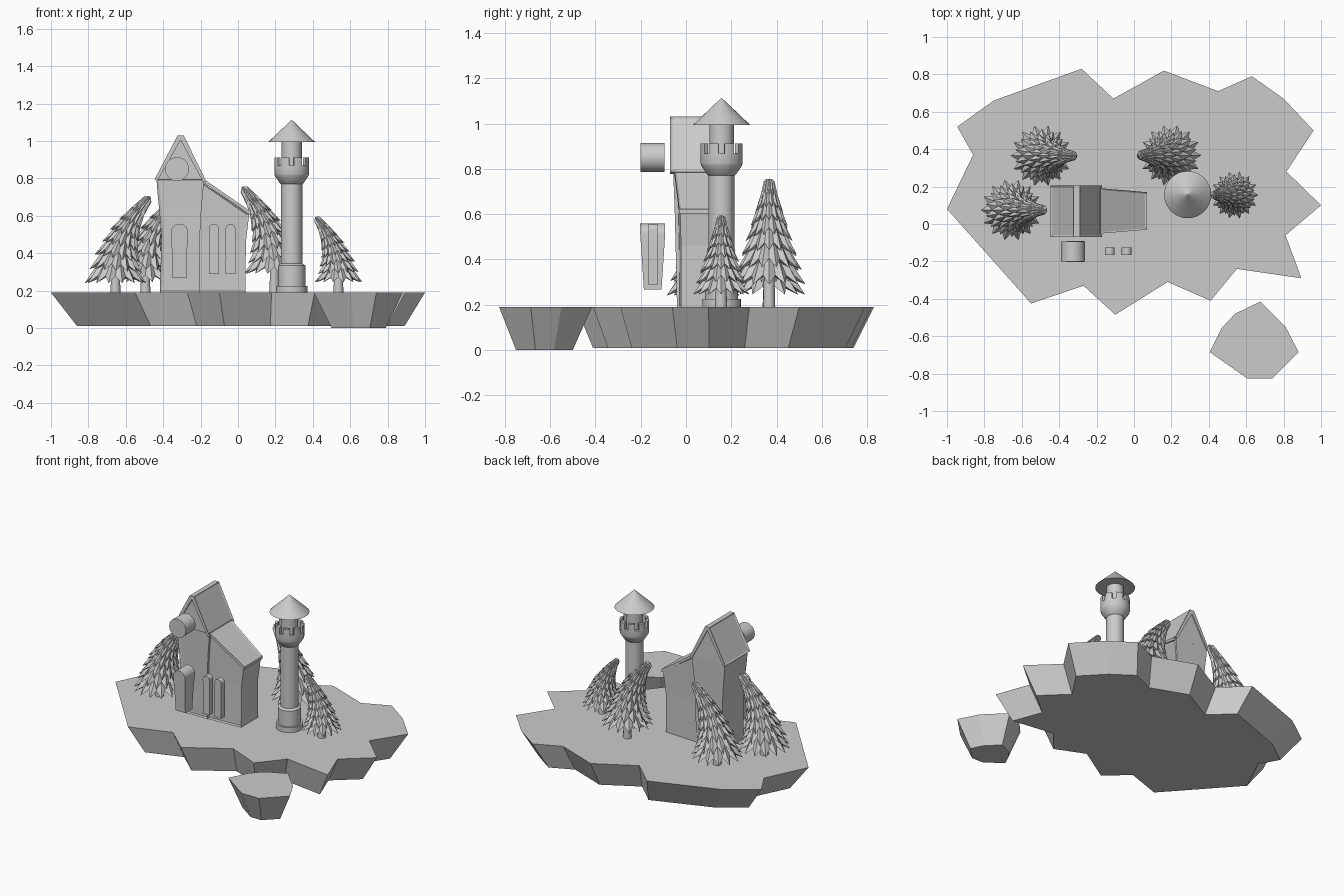
import bpy, bmesh, math
from mathutils import Vector

if "Cube" in bpy.data.objects:
    bpy.data.objects.remove(bpy.data.objects["Cube"])

stone = bpy.data.materials.new("plain_grey")
stone.diffuse_color = (0.6, 0.6, 0.6, 1)
stone.use_nodes = True
stone.node_tree.nodes["Principled BSDF"].inputs["Base Color"].default_value = stone.diffuse_color


def finish(name, bm, smooth=False):
    bmesh.ops.recalc_face_normals(bm, faces=bm.faces[:])
    mesh = bpy.data.meshes.new(name)
    bm.to_mesh(mesh)
    bm.free()
    mesh.materials.append(stone)
    ob = bpy.data.objects.new(name, mesh)
    bpy.context.collection.objects.link(ob)
    if smooth:
        bpy.ops.object.select_all(action='DESELECT')
        ob.select_set(True)
        bpy.context.view_layer.objects.active = ob
        bpy.ops.object.shade_smooth_by_angle(angle=math.radians(35))
    return ob


def loft(bm, rings):
    """Skin closed rings of points and cap both ends."""
    vs = [[bm.verts.new(p) for p in ring] for ring in rings]
    n = len(vs[0])
    for a, b in zip(vs, vs[1:]):
        for i in range(n):
            j = (i + 1) % n
            bm.faces.new((a[i], a[j], b[j], b[i]))
    bm.faces.new(vs[0])
    bm.faces.new(vs[-1])
    return bm


def inset_panels(bm, rule, width, depth):
    bmesh.ops.recalc_face_normals(bm, faces=bm.faces[:])
    bm.normal_update()
    faces = [f for f in bm.faces if rule(f.normal)]
    bmesh.ops.inset_region(bm, faces=faces, thickness=width, depth=depth)


def slab(name, outline, centre, scale, top, bottom):
    """Floating rock: flat top, smaller flat underside."""
    low = [(c[0] * scale + centre[0] * (1 - scale),
            c[1] * scale + centre[1] * (1 - scale), bottom) for c in outline]
    finish(name, loft(bmesh.new(), [[(x, y, top) for x, y in outline], low]))


def lathe(name, profile, x, y, n=32):
    rings = [[(x + r * math.cos(2 * math.pi * i / n),
               y + r * math.sin(2 * math.pi * i / n), z) for i in range(n)]
             for r, z in profile]
    return finish(name, loft(bmesh.new(), rings), True)


# Islands
GROUND = 0.19
slab("main_island", [
    (-1, .08), (-.86, .37), (-.945, .52), (-.75, .66), (-.28, .83), (-.11, .67),
    (.16, .82), (.45, .71), (.63, .79), (.80, .67), (.96, .50), (.815, .28),
    (1, .10), (.81, -.06), (.895, -.29), (.55, -.24), (.41, -.41), (.18, -.31),
    (-.10, -.485), (-.27, -.33), (-.55, -.425)], (.12, .11), .875, GROUND, .01)
slab("small_island", [
    (.405, -.685), (.47, -.555), (.54, -.48), (.675, -.415), (.81, -.55),
    (.88, -.685), (.74, -.825), (.605, -.825)], (.65, -.633), .61, GROUND, 0)

# House: waisted tall block
CY = .07
bm = bmesh.new()
loft(bm, [[(x0, CY - h, z), (x1, CY - h, z), (x1, CY + h, z), (x0, CY + h, z)]
          for z, x0, x1, h in ((GROUND, -.418, -.205, .11), (.35, -.413, -.203, .113),
                               (.5, -.41, -.203, .117), (.62, -.42, -.197, .12),
                               (.72, -.43, -.188, .124), (.80, -.436, -.18, .127))])
inset_panels(bm, lambda n: n.y < -.8, .012, -.006)
finish("house_walls", bm)

# House gable wedge, then roof plates laid over it
bm = bmesh.new()
loft(bm, [[(-.436, y, .795), (-.18, y, .795), (-.307, y, 1.01)] for y in (-.058, .197)])
finish("house_gable", bm)


def roof(name, section, y0, y1):
    bm = bmesh.new()
    loft(bm, [[(x, y, z) for x, z in section] for y in (y0, y1)])
    inset_panels(bm, lambda n: n.z > .2 and abs(n.x) > .3, .014, -.005)
    return finish(name, bm)


roof("roof_left", [(-.446, .795), (-.323, 1.03), (-.307, 1.03), (-.307, 1.005), (-.432, .785)],
     -.07, .205)
roof("roof_right", [(-.17, .785), (-.29, 1.03), (-.307, 1.03), (-.307, 1.005), (-.185, .778)],
     -.07, .205)

# Side wing, narrowing away from the tall block
bm = bmesh.new()
loft(bm, [[(x0, CY - h0, z0), (x1, CY - h1, z1), (x1, CY + h1, z1), (x0, CY + h0, z0)]
          for x0, h0, z0, x1, h1, z1 in ((-.22, .105, GROUND, .04, .092, GROUND),
                                         (-.22, .107, .48, .042, .092, .46),
                                         (-.2, .115, .785, .06, .096, .61))])
inset_panels(bm, lambda n: n.y < -.8, .012, -.006)
finish("wing_walls", bm)
bm = bmesh.new()
loft(bm, [[(-.19, CY - .122 , .79 + dz), (.07, CY - .1, .61 + dz),
           (.07, CY + .1, .61 + dz), (-.19, CY + .122, .79 + dz)] for dz in (-.008, .012)])
inset_panels(bm, lambda n: n.z > .5, .012, -.005)
finish("wing_roof", bm)


# Arched door and windows standing in front of the house
def arch(name, cx, cy, w_low, w_mid, z0, z1, d_low, d_top):
    zs = z1 - w_mid
    side = [(w_low, z0), (w_low * .98, z0 + (zs - z0) * .35), (w_mid, zs)]
    outline = side + [(w_mid * math.cos(a * math.pi / 12), zs + w_mid * math.sin(a * math.pi / 12))
                      for a in range(1, 12)] + [(-x, z) for x, z in reversed(side)]

    def depth(z):
        return d_low + (d_top - d_low) * min(1, (z - z0) / (zs - z0))
    finish(name, loft(bmesh.new(), [[(cx + x, cy + s * depth(z), z) for x, z in outline]
                                    for s in (-1, 1)]), True)


arch("door", -.313, -.147, .038, .046, .268, .558, .039, .055)
arch("window_left", -.13, -.145, .026, .026, .29, .557, .02, .02)
arch("window_right", -.04, -.145, .026, .026, .29, .557, .02, .02)

# Round window drum
circle = [(-.326 + .064 * math.cos(i * math.pi / 16), .85 + .064 * math.sin(i * math.pi / 16))
          for i in range(32)]
finish("round_window", loft(bmesh.new(), [[(x, y, z) for x, z in circle]
                                          for y in (-.2, -.094)]), True)

# Watch tower
TX, TY = .287, .157
lathe("tower_shaft", [(.085, GROUND), (.085, .225), (.073, .225), (.073, .335), (.057, .345),
                      (.057, .77), (.064, .775), (.09, .815), (.093, .825), (.093, .868),
                      (.074, .868), (.074, .835), (.054, .835), (.054, 1.0)], TX, TY)
lathe("tower_cone_roof", [(.05, .994), (.126, .994), (.002, 1.112)], TX, TY)

# Battlements
bm = bmesh.new()
for k in range(8):
    rings = []
    for j in range(4):
        a = 2 * math.pi * (k + .5) / 8 + (j / 3 - .5) * .5
        rings.append([(TX + r * math.cos(a), TY + r * math.sin(a), z)
                      for r, z in ((.093, .865), (.093, .912), (.074, .912), (.074, .865))])
    loft(bm, rings)
finish("tower_battlements", bm)


# Leaning fir trees with spiky skirts
def tree(name, x, y, lean, length, radius, start, turn, spikes=14, layers=7):
    span, s0 = length - start, start + .02
    bend_r = (length - s0) / turn

    def place(r, a, s):
        """Point around a trunk axis that bends sideways along an arc."""
        t = max(0, (s - s0) / bend_r)
        if t > 0:
            off, up = bend_r * (1 - math.cos(t)), s0 + bend_r * math.sin(t)
        else:
            off, up = 0, s
        u, v = r * math.cos(a), r * math.sin(a)
        return Vector((x + lean * (off + u * math.cos(t)), y + v, GROUND + up - u * math.sin(t)))

    bm = bmesh.new()
    n = spikes * 2
    for i in range(layers):
        f = i / (layers - 1)
        r, low, h = radius * (1 - .74 * f), start + .76 * span * f, .24 * span
        skirt, crown = [], []
        for k in range(n):
            a = 2 * math.pi * (k + (i % 2)) / n
            tip = k % 2 == 0
            skirt.append(bm.verts.new(place(r if tip else r * .74, a, low if tip else low + h * .3)))
            crown.append(bm.verts.new(place(r * (.56 if tip else .44), a, low + h * .85)))
        top = bm.verts.new(place(0, 0, low + h))
        under = bm.verts.new(place(0, 0, low + h * .5))
        for k in range(n):
            j = (k + 1) % n
            bm.faces.new((skirt[k], skirt[j], crown[j], crown[k]))
            bm.faces.new((crown[k], crown[j], top))
            bm.faces.new((skirt[j], skirt[k], under))
    finish(name + "_foliage", bm)
    lathe(name + "_trunk", [(.027, GROUND), (.022, GROUND + start + .5 * span * .3)], x, y, 12)


tree("fir_front_left", -.655, .075, 1, .565, .165, .05, .8)
tree("fir_back_left", -.495, .365, 1, .57, .165, .055, .8)
tree("fir_back_right", .195, .367, -1, .61, .165, .1, .75)
tree("fir_right", .537, .155, -1, .435, .128, .055, .72)
